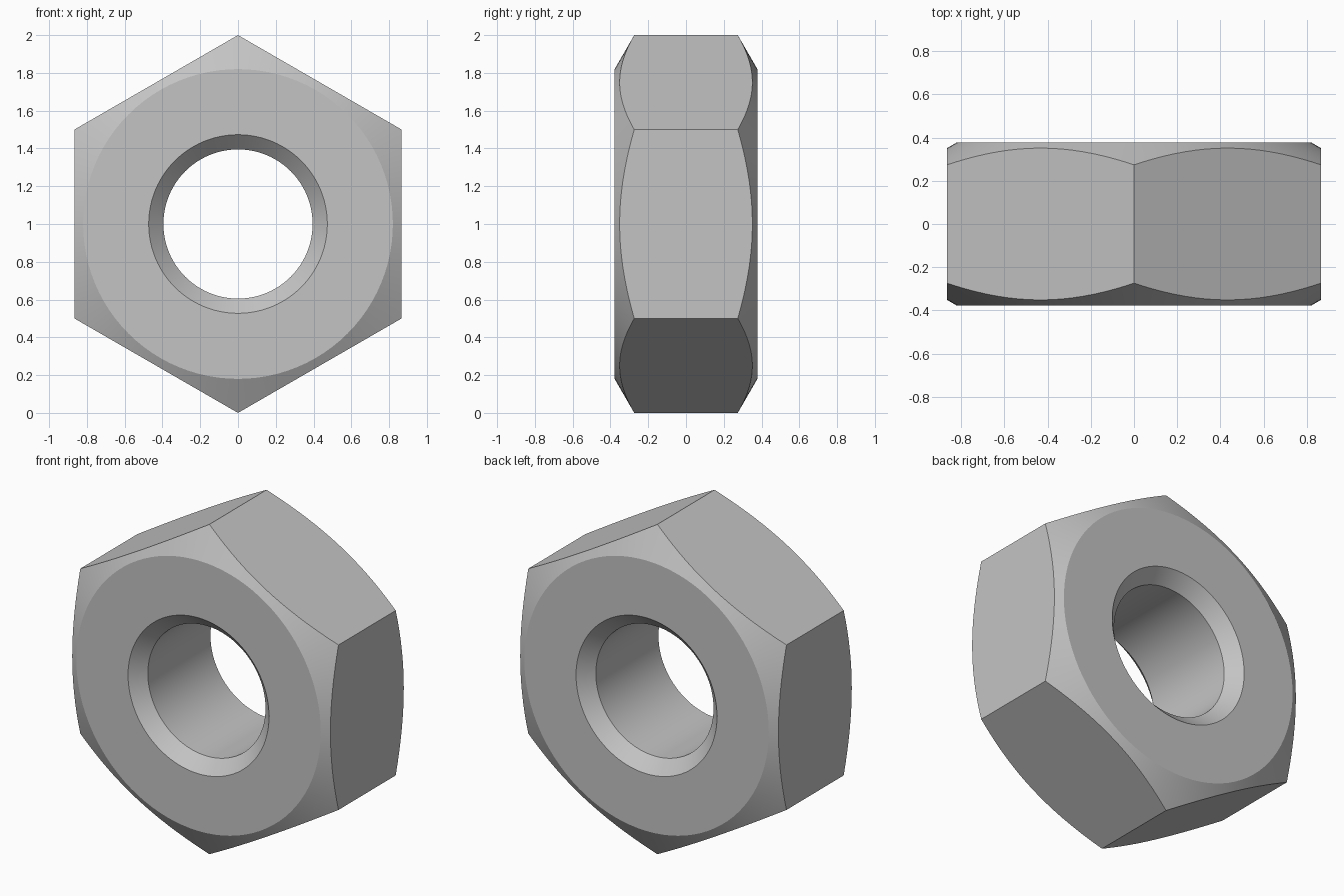
import bpy, bmesh
from math import sin, cos, pi, tan, radians

cube = bpy.data.objects.get("Cube")
if cube:
    bpy.data.objects.remove(cube, do_unlink=True)

SEGMENTS = 96
HALF_DEPTH = 0.378
BORE, COUNTERSINK, FACE_RADIUS = 0.395, 0.473, 0.82
APOTHEM = cos(pi / 6)

# Plain steel
steel = bpy.data.materials.new("steel_grey")
steel.use_nodes = True
colour = (0.55, 0.55, 0.55, 1)
steel.diffuse_color = colour
steel.node_tree.nodes["Principled BSDF"].inputs["Base Color"].default_value = colour


def circle(radius, y):
    return lambda a: (radius, y)


def hex_rim(side):
    # Hexagon outline where it meets the 30 degree chamfer cone
    def point(a):
        offset = a % (pi / 3)
        offset = min(offset, pi / 3 - offset)
        r = APOTHEM / cos(offset)
        return r, side * (HALF_DEPTH - (r - FACE_RADIUS) * tan(radians(30)))
    return point


def add_ring(bm, profile):
    ring = []
    for i in range(SEGMENTS):
        a = 2 * pi * i / SEGMENTS
        r, y = profile(a)
        ring.append(bm.verts.new((r * cos(a), y, 1 + r * sin(a))))
    return ring


# Closed loop of rings: front face, outer sides, back face, bore
bore_end = HALF_DEPTH - (COUNTERSINK - BORE)
profiles = [
    circle(BORE, -bore_end), circle(COUNTERSINK, -HALF_DEPTH),
    circle(FACE_RADIUS, -HALF_DEPTH), hex_rim(-1),
    hex_rim(1), circle(FACE_RADIUS, HALF_DEPTH),
    circle(COUNTERSINK, HALF_DEPTH), circle(BORE, bore_end),
]
bm = bmesh.new()
rings = [add_ring(bm, p) for p in profiles]
for k, ring in enumerate(rings):
    following = rings[(k + 1) % len(rings)]
    for i in range(SEGMENTS):
        j = (i + 1) % SEGMENTS
        bm.faces.new((ring[i], ring[j], following[j], following[i]))
bmesh.ops.recalc_face_normals(bm, faces=bm.faces)

mesh = bpy.data.meshes.new("hex_nut")
bm.to_mesh(mesh)
bm.free()
mesh.materials.append(steel)
nut = bpy.data.objects.new("hex_nut", mesh)
bpy.context.collection.objects.link(nut)

# Smooth bore and chamfers, crisp edges between them
bpy.ops.object.select_all(action='DESELECT')
nut.select_set(True)
bpy.context.view_layer.objects.active = nut
bpy.ops.object.shade_smooth_by_angle(angle=radians(20))
